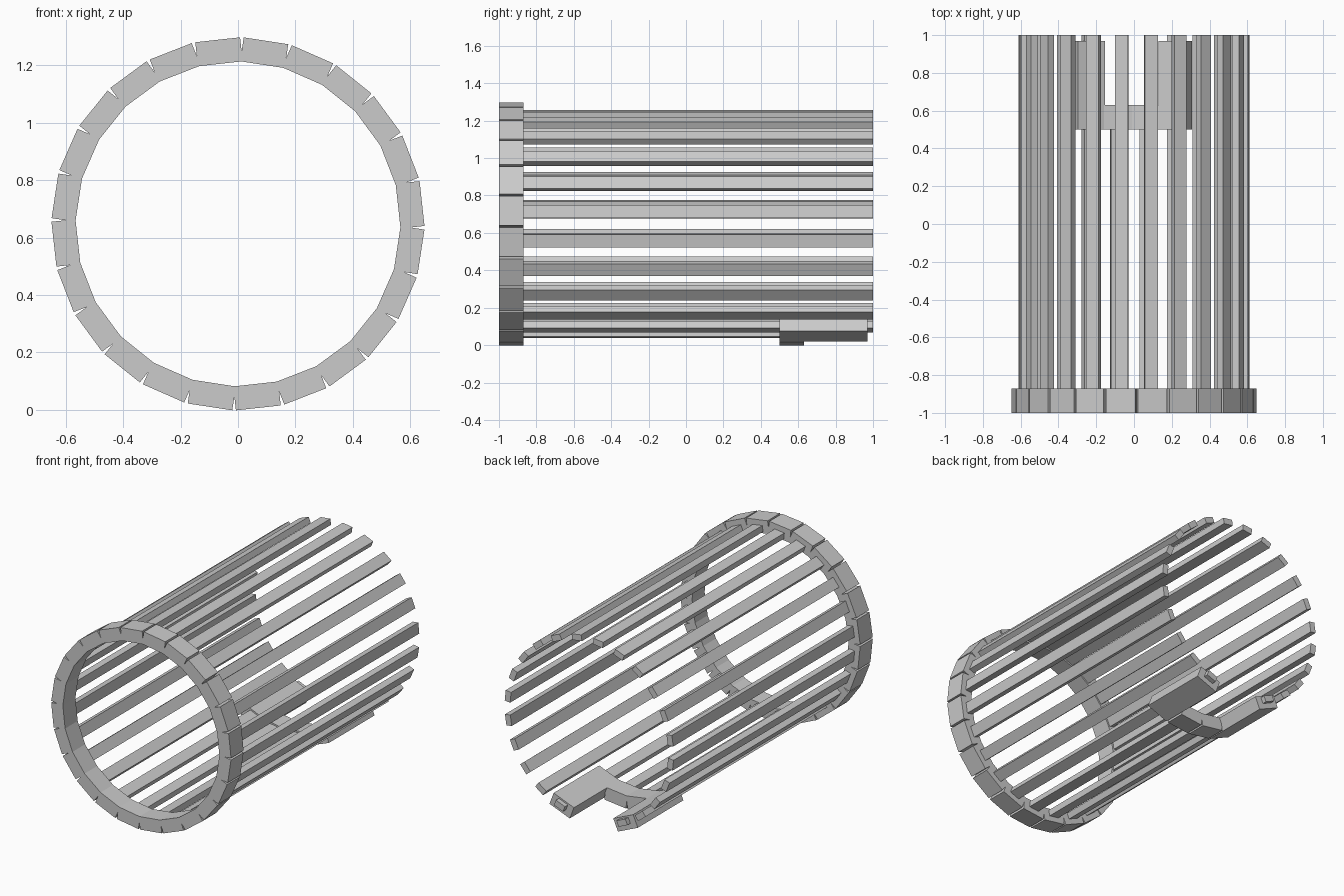
import bpy, bmesh
from math import radians
from mathutils import Matrix, Vector

if "Cube" in bpy.data.objects:
    bpy.data.objects.remove(bpy.data.objects["Cube"])

CENTER_Z = 0.648
COUNT = 24
STEP = 360 / COUNT
OFFSET = 1.2 + STEP / 2          # slight roll of the whole cage


def radial_boxes(name, specs, r_in, r_out, width):
    """One object made of boxes set around the y axis; specs = (index, y0, y1)."""
    bm = bmesh.new()
    for k, y0, y1 in specs:
        place = (Matrix.Translation((0, 0, CENTER_Z))
                 @ Matrix.Rotation(radians(OFFSET + STEP * k), 4, 'Y')
                 @ Matrix.Translation((0, (y0 + y1) / 2, (r_in + r_out) / 2))
                 @ Matrix.Diagonal(Vector((width, y1 - y0, r_out - r_in, 1))))
        bmesh.ops.create_cube(bm, size=1, matrix=place)
    mesh = bpy.data.meshes.new(name)
    bm.to_mesh(mesh)
    bm.free()
    obj = bpy.data.objects.new(name, mesh)
    bpy.context.collection.objects.link(obj)
    return obj


# Front hoop: overlapping blocks leave small notches on the outside
radial_boxes("front_hoop", [(k, -1, -0.87) for k in range(COUNT)],
             0.561, 0.645, 0.157)

# Long slats; the two lowest stop at the rear bracket
radial_boxes("slats", [(k, -0.97, 0.6 if k in (11, 12) else 1)
                       for k in range(COUNT)], 0.571, 0.61, 0.07)

# U-shaped bracket under the open rear end
radial_boxes("rear_bracket", [(10, 0.5, 0.97), (11, 0.5, 0.63),
                              (12, 0.5, 0.63), (13, 0.5, 0.97)],
             0.561, 0.645, 0.157)
